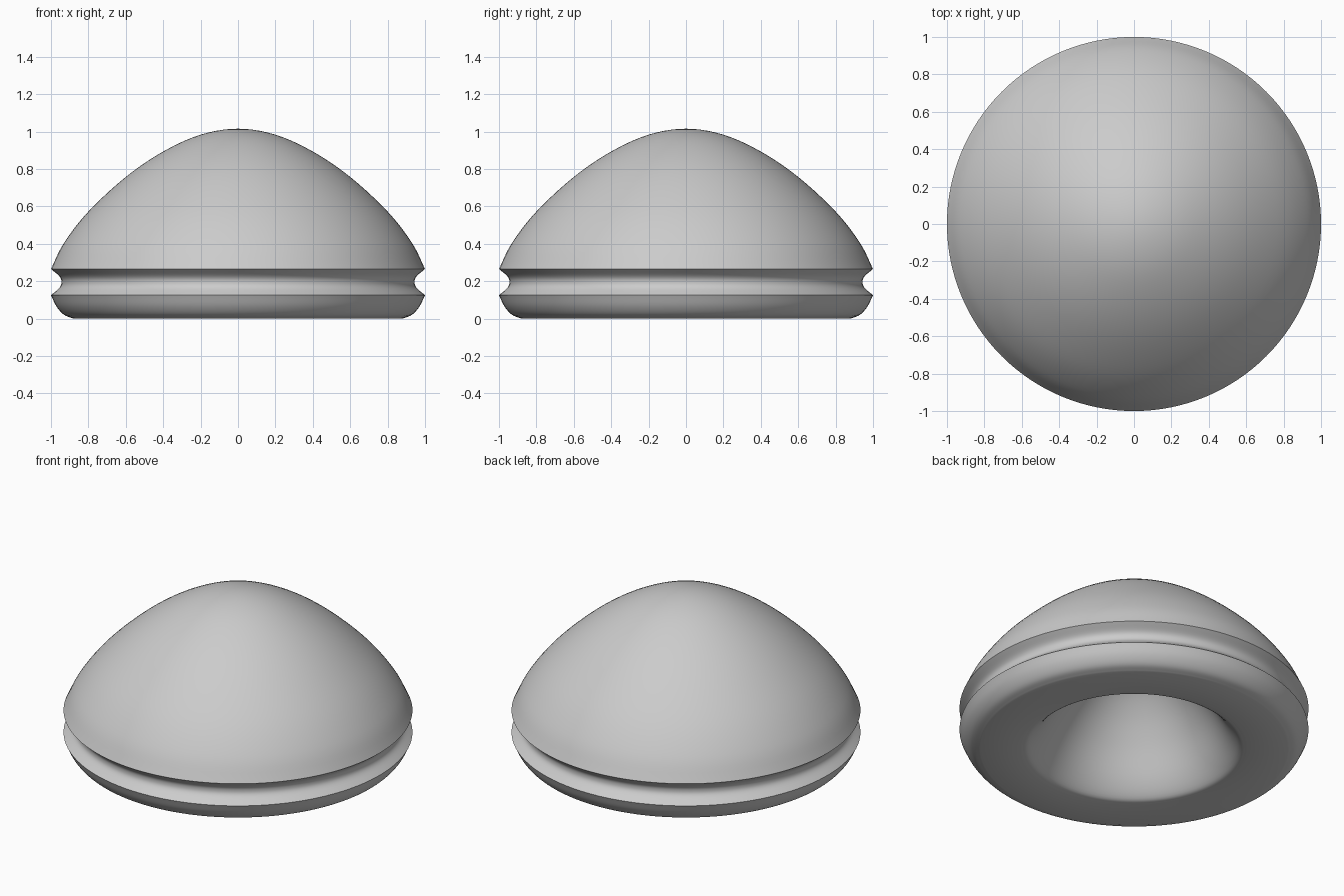
import bpy
import bmesh
import math
from mathutils import Vector

cube = bpy.data.objects.get("Cube")
if cube:
    bpy.data.objects.remove(cube, do_unlink=True)

SEGMENTS = 128
STEPS = 5


def smooth_path(points):
    """Catmull-Rom curve through (radius, height) points."""
    p = [Vector(q) for q in points]

    def lead(end, near):
        # mirror at the axis, extrapolate at a sharp edge
        if end.x == 0:
            return Vector((-near.x, near.y))
        return end * 2 - near

    p = [lead(p[0], p[1])] + p + [lead(p[-1], p[-2])]
    path = []
    for a, b, c, d in zip(p, p[1:], p[2:], p[3:]):
        for i in range(STEPS):
            t = i / STEPS
            path.append(b + 0.5 * t * ((c - a) + t * ((2 * a - 5 * b + 4 * c - d)
                                                      + t * (3 * (b - c) + d - a))))
    return path + [p[-2]]


# Profile sections from the crown down and up into the hollow
dome = [(0, 1.015), (0.2, 0.983), (0.4, 0.893), (0.6, 0.757),
        (0.8, 0.572), (0.93, 0.405), (1, 0.265)]
groove = [(1, 0.265), (0.955, 0.226), (0.944, 0.195), (0.955, 0.164), (1, 0.125)]
base = [(1, 0.125), (0.97, 0.064), (0.93, 0.02), (0.88, 0)]
underside = [(0.88, 0), (0.65, 0)]
hollow = [(0.65, 0), (0.6, 0.016), (0.53, 0.1), (0.43, 0.27),
          (0.33, 0.41), (0.22, 0.52), (0.1, 0.585), (0, 0.6)]

profile = []
for section in (dome, groove, base, underside, hollow):
    path = section if section is underside else smooth_path(section)
    profile += [Vector(q) for q in path][(1 if profile else 0):]

# Revolve the profile around the vertical axis
bm = bmesh.new()
verts = [bm.verts.new((q.x, 0, q.y)) for q in profile]
edges = [bm.edges.new(pair) for pair in zip(verts, verts[1:])]
bmesh.ops.spin(bm, geom=verts + edges, cent=(0, 0, 0), axis=(0, 0, 1),
               angle=math.tau, steps=SEGMENTS, use_merge=True)
bmesh.ops.remove_doubles(bm, verts=bm.verts, dist=0.0005)
bmesh.ops.recalc_face_normals(bm, faces=bm.faces)
mesh = bpy.data.meshes.new("domed_cap")
bm.to_mesh(mesh)
bm.free()

cap = bpy.data.objects.new("domed_cap", mesh)
bpy.context.collection.objects.link(cap)

# Plain grey finish
grey = bpy.data.materials.new("light_grey")
grey.use_nodes = True
colour = (0.6, 0.6, 0.6, 1)
grey.diffuse_color = colour
grey.node_tree.nodes["Principled BSDF"].inputs["Base Color"].default_value = colour
mesh.materials.append(grey)

# Smooth surfaces, sharp rims at the groove
bpy.ops.object.select_all(action='DESELECT')
cap.select_set(True)
bpy.context.view_layer.objects.active = cap
bpy.ops.object.shade_smooth_by_angle(angle=math.radians(35))
